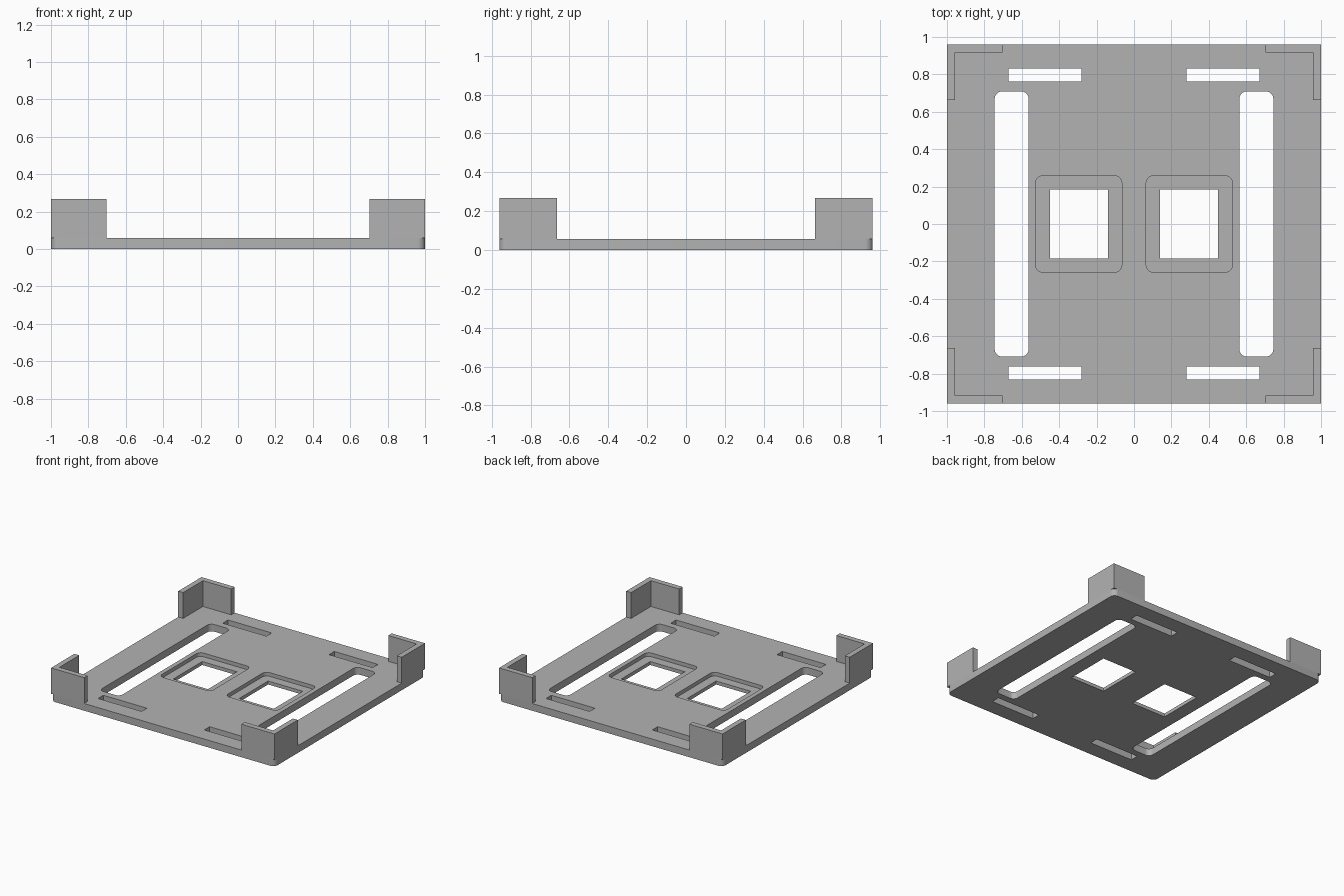
import bpy
import bmesh
from math import cos, sin, pi

cube = bpy.data.objects.get("Cube")
if cube:
    bpy.data.objects.remove(cube, do_unlink=True)

HALF_X, HALF_Y = 1.0, 0.961
PLATE_TOP, BRACKET_TOP = 0.058, 0.267
RECESS_FLOOR = 0.028

grey = bpy.data.materials.new("plain grey")
grey.use_nodes = True
colour = (0.45, 0.45, 0.45, 1)
grey.diffuse_color = colour
grey.node_tree.nodes["Principled BSDF"].inputs["Base Color"].default_value = colour


def rounded_rect(x0, x1, y0, y1, r=0.0, steps=8):
    """Counter-clockwise outline of a rectangle with rounded corners."""
    if r == 0:
        return [(x0, y0), (x1, y0), (x1, y1), (x0, y1)]
    centres = [(x1 - r, y1 - r), (x0 + r, y1 - r), (x0 + r, y0 + r), (x1 - r, y0 + r)]
    points = []
    for quarter, (cx, cy) in enumerate(centres):
        for i in range(steps + 1):
            a = (quarter + i / steps) * pi / 2
            points.append((cx + r * cos(a), cy + r * sin(a)))
    return points


def prism(name, outline, z0, z1):
    """Extrude a flat outline from z0 up to z1."""
    bm = bmesh.new()
    base = bm.faces.new([bm.verts.new((x, y, z0)) for x, y in outline])
    top = bmesh.ops.extrude_face_region(bm, geom=[base])["geom"]
    verts = [v for v in top if isinstance(v, bmesh.types.BMVert)]
    bmesh.ops.translate(bm, verts=verts, vec=(0, 0, z1 - z0))
    bmesh.ops.recalc_face_normals(bm, faces=bm.faces)
    mesh = bpy.data.meshes.new(name)
    bm.to_mesh(mesh)
    bm.free()
    mesh.materials.append(grey)
    obj = bpy.data.objects.new(name, mesh)
    bpy.context.collection.objects.link(obj)
    return obj


def activate(obj):
    bpy.ops.object.select_all(action="DESELECT")
    obj.select_set(True)
    bpy.context.view_layer.objects.active = obj


def cut(target, outline, z0=-0.1):
    """Subtract a prism from the target, then discard the cutter."""
    cutter = prism("cutter", outline, z0, 0.2)
    cutter.hide_render = True
    mod = target.modifiers.new("cut", "BOOLEAN")
    mod.operation = "DIFFERENCE"
    mod.solver = "EXACT"
    mod.object = cutter
    activate(target)
    bpy.ops.object.modifier_apply(modifier=mod.name)
    bpy.data.objects.remove(cutter, do_unlink=True)


# Base plate with softly rounded corners
plate = prism("base_plate", rounded_rect(-HALF_X, HALF_X, -HALF_Y, HALF_Y, 0.04), 0, PLATE_TOP)

for s in (-1, 1):
    def side(x0, x1):
        return sorted((s * x0, s * x1))

    # Long side slot, shallow window recess and square window
    cut(plate, rounded_rect(*side(0.563, 0.745), -0.709, 0.709, 0.04))
    cut(plate, rounded_rect(*side(0.065, 0.526), -0.258, 0.258, 0.04), RECESS_FLOOR)
    cut(plate, rounded_rect(*side(0.14, 0.45), -0.185, 0.185))
    # Narrow strap slots at the front and back
    for y0, y1 in ((0.763, 0.831), (-0.831, -0.763)):
        cut(plate, rounded_rect(*side(0.28, 0.671), y0, y1))

# L-shaped corner brackets, mirrored to all four corners
LENGTH, WALL = 0.297, 0.044
l_outline = [
    (HALF_X, HALF_Y), (HALF_X - LENGTH, HALF_Y),
    (HALF_X - LENGTH, HALF_Y - WALL), (HALF_X - WALL, HALF_Y - WALL),
    (HALF_X - WALL, HALF_Y - LENGTH), (HALF_X, HALF_Y - LENGTH),
]
brackets = prism("corner_brackets", l_outline, PLATE_TOP, BRACKET_TOP)
mirror = brackets.modifiers.new("mirror", "MIRROR")
mirror.use_axis = (True, True, False)
mirror.use_clip = False

# Smooth the rounded corners while keeping hard edges
activate(plate)
bpy.ops.object.shade_smooth_by_angle(angle=pi / 6)
